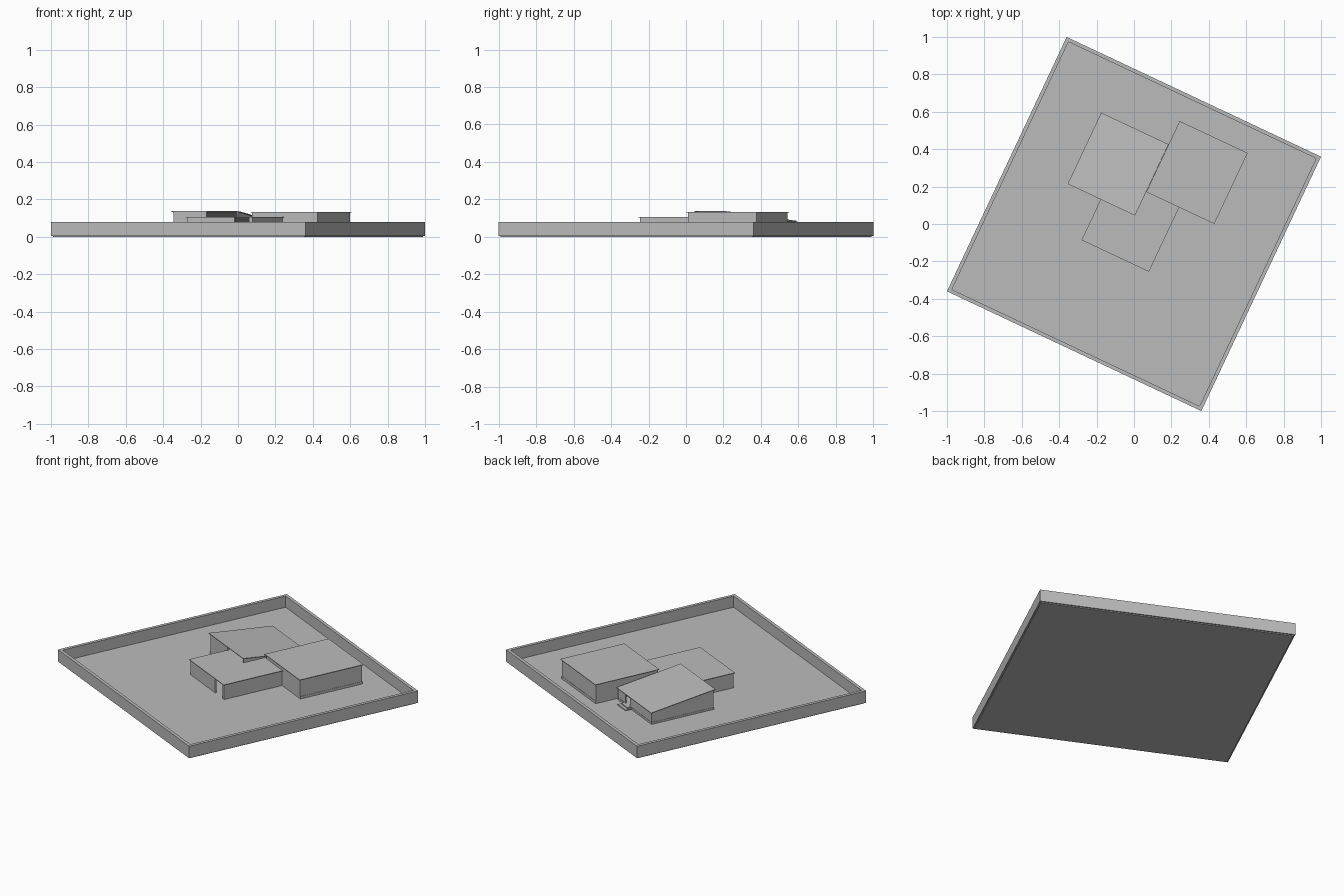
import bpy, bmesh, math
from mathutils import Matrix

cube = bpy.data.objects.get("Cube")
if cube:
    bpy.data.objects.remove(cube, do_unlink=True)

# The whole site is turned on the ground plane
TURN = Matrix.Rotation(math.radians(-25.2), 4, 'Z')
HALF, RIM, GROUND = 0.7515, 0.028, 0.01
T, LIP, SHEET = 0.008, 0.007, 0.004

grey = bpy.data.materials.new("plain_grey")
grey.use_nodes = True
grey.diffuse_color = (0.5, 0.5, 0.5, 1)
grey.node_tree.nodes["Principled BSDF"].inputs["Base Color"].default_value = (0.5, 0.5, 0.5, 1)


def finish(name, bm):
    bmesh.ops.recalc_face_normals(bm, faces=bm.faces)
    bm.transform(TURN)
    mesh = bpy.data.meshes.new(name)
    bm.to_mesh(mesh)
    bm.free()
    mesh.materials.append(grey)
    bpy.context.collection.objects.link(bpy.data.objects.new(name, mesh))


def block(name, u0, u1, v0, v1, bottom, top):
    """Box whose bottom and top heights are functions of depth v."""
    bm = bmesh.new()
    bmesh.ops.create_cube(bm, size=1)
    for p in bm.verts:
        u = u1 if p.co.x > 0 else u0
        v = v1 if p.co.y > 0 else v0
        p.co = (u, v, top(v) if p.co.z > 0 else bottom(v))
    finish(name, bm)


def level(z):
    return lambda v: z


# Ground slab, set in a little from the outer rim
s = HALF - 0.008
block("ground_slab", -s, s, -s, s, level(0), level(GROUND))

# Perimeter wall as one square ring
bm = bmesh.new()
bmesh.ops.create_grid(bm, x_segments=1, y_segments=1, size=HALF)
middle = list(bm.faces)
bmesh.ops.inset_region(bm, faces=middle, thickness=RIM, use_boundary=True)
bmesh.ops.delete(bm, geom=middle, context='FACES')
bmesh.ops.translate(bm, verts=bm.verts, vec=(0, 0, 0.005))
ring = bmesh.ops.extrude_face_region(bm, geom=list(bm.faces))
tops = [g for g in ring["geom"] if isinstance(g, bmesh.types.BMVert)]
bmesh.ops.translate(bm, verts=tops, vec=(0, 0, 0.075))
finish("perimeter_wall", bm)


def roof(name, u0, u1, v0, v1, height):
    block(name + "_roof", u0, u1, v0, v1, lambda v: height(v) - SHEET, height)


def cross_wall(name, u0, u1, v, height, base=GROUND):
    block(name, u0, u1, v, v + T, level(base), lambda w: height(w) - SHEET)


def side_wall(name, u, v0, v1, height, base=GROUND):
    block(name, u, u + T, v0, v1, level(base), lambda w: height(w) - SHEET)


# Rear left house: roof falls to the back, open to the front house
def slope(v):
    return 0.137 + (v - 0.043) * (0.085 - 0.137) / 0.421


a0, a1, b0, b1 = -0.412, -0.0145, 0.043, 0.464
roof("left_house", a0, a1, b0, b1, slope)
l, r, f, b = a0 + LIP, a1 - LIP, b0 + LIP, b1 - LIP
block("left_house_plinth", l - 0.002, r, f, b + 0.002, level(GROUND), level(0.022))
side_wall("left_house_left_wall", l, f, b, slope)
side_wall("left_house_right_wall", r - T, 0.215, b, slope)
side_wall("left_house_right_wall_upper", r - T, f, 0.215, slope, 0.103)
cross_wall("left_house_front_wall", l + T, -0.21, f, slope)
cross_wall("left_house_back_wall", l + T, -0.155, b - T, slope)
cross_wall("left_house_back_wall_end", -0.105, r - T, b - T, slope)
cross_wall("left_house_door_header", -0.155, -0.105, b - T, slope, 0.072)
block("back_step_upper", -0.165, -0.095, b, b + 0.022, level(GROUND), level(0.022))
block("back_step_lower", -0.175, -0.085, b, b + 0.04, level(GROUND), level(0.016))

# Rear right house: level roof and closed walls
a0, a1, b0, b1 = -0.0135, 0.388, 0.183, 0.602
flat = level(0.133)
roof("right_house", a0, a1, b0, b1, flat)
l, r, f, b = a0 + LIP, a1 - LIP, b0 + LIP, b1 - LIP
block("right_house_plinth", l, r + 0.002, f, b + 0.002, level(GROUND), level(0.025))
for side, u in (("left", l), ("right", r - T)):
    side_wall("right_house_" + side + "_wall", u, f, b, flat)
for end, v in (("front", f), ("back", b - T)):
    cross_wall("right_house_" + end + "_wall", l + T, r - T, v, flat)

# Front house: lower level roof, tall doorway near the right corner
a0, a1, b0, b1 = -0.217, 0.181, -0.197, 0.215
flat = level(0.106)
roof("front_house", a0, a1, b0, b1, flat)
l, r, f = a0 + LIP, a1 - LIP, b0 + LIP
for side, u, end in (("left", l, 0.055), ("right", r - T, 0.19)):
    side_wall("front_house_" + side + "_wall", u, f, end, flat)
cross_wall("front_house_front_wall", l + T, 0.07, f, flat)
cross_wall("front_house_front_wall_end", 0.155, r - T, f, flat)
